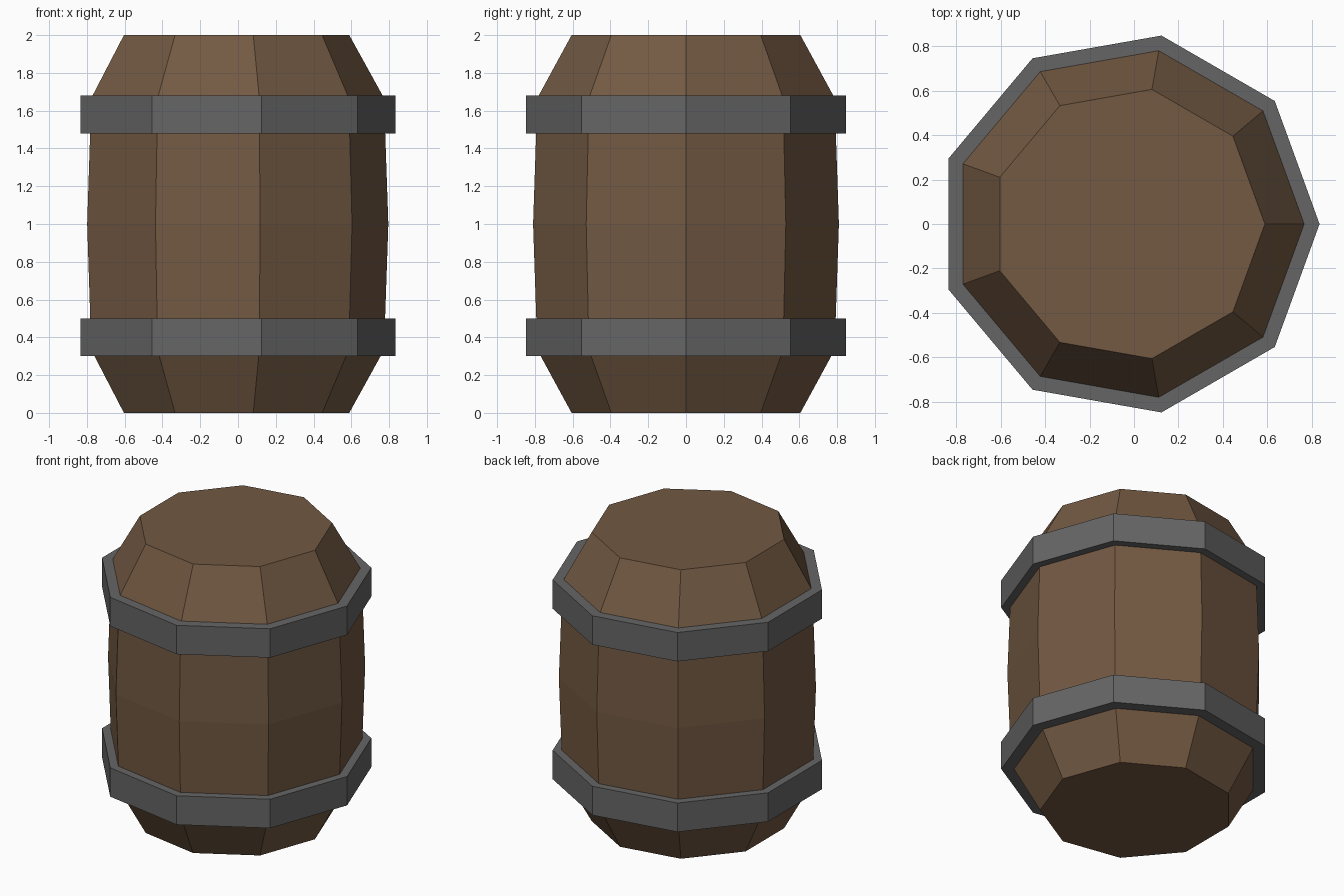
import bpy, bmesh, math

if "Cube" in bpy.data.objects:
    bpy.data.objects.remove(bpy.data.objects["Cube"])

SIDES = 9
CX = -0.026  # nine-sided outline shifted so its bounds are centred


def material(name, rgb):
    m = bpy.data.materials.new(name)
    m.diffuse_color = (*rgb, 1)
    m.use_nodes = True
    m.node_tree.nodes["Principled BSDF"].inputs["Base Color"].default_value = m.diffuse_color
    return m


def lathe(name, profile, mat, closed=False):
    """Stack nine-sided rings of (radius, z); cap the ends or close into a hoop."""
    bm = bmesh.new()
    rings = []
    for r, z in profile:
        rings.append([bm.verts.new((CX + r * math.cos(math.tau * i / SIDES),
                                    r * math.sin(math.tau * i / SIDES), z))
                      for i in range(SIDES)])
    pairs = list(zip(rings, rings[1:]))
    if closed:
        pairs.append((rings[-1], rings[0]))
    else:
        bm.faces.new(rings[0][::-1])
        bm.faces.new(rings[-1])
    for a, b in pairs:
        for i in range(SIDES):
            j = (i + 1) % SIDES
            bm.faces.new((a[i], a[j], b[j], b[i]))
    bmesh.ops.recalc_face_normals(bm, faces=bm.faces)
    me = bpy.data.meshes.new(name)
    bm.to_mesh(me)
    bm.free()
    me.materials.append(mat)
    ob = bpy.data.objects.new(name, me)
    bpy.context.collection.objects.link(ob)
    return ob


wood = material("wood", (0.17, 0.10, 0.055))
iron = material("iron", (0.13, 0.13, 0.13))

# Bulging wooden body with flat lids
lathe("barrel_body", [(0.615, 0), (0.799, 0.333), (0.822, 1),
                      (0.799, 1.667), (0.615, 2)], wood)

# Two iron hoops
for name, z in (("lower_hoop", 0.30), ("upper_hoop", 1.48)):
    lathe(name, [(0.775, z), (0.861, z), (0.861, z + 0.2), (0.775, z + 0.2)],
          iron, closed=True)
